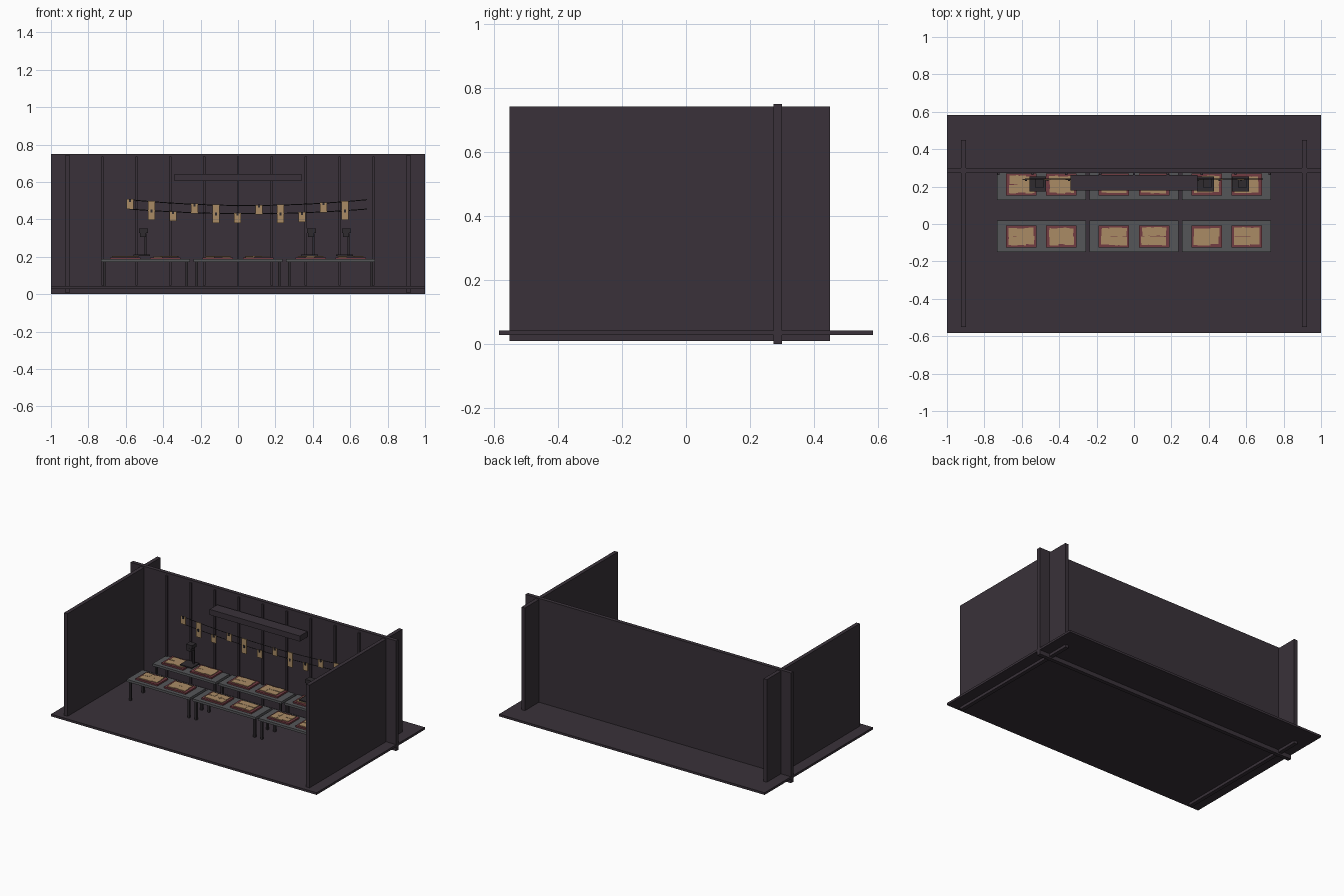
import bpy
import bmesh
import random
from mathutils import Matrix, Vector

random.seed(4)
start = bpy.data.objects.get("Cube")
if start:
    bpy.data.objects.remove(start, do_unlink=True)


def material(name, r, g, b):
    m = bpy.data.materials.new(name)
    m.use_nodes = True
    m.diffuse_color = (r, g, b, 1)
    m.node_tree.nodes["Principled BSDF"].inputs["Base Color"].default_value = (r, g, b, 1)
    return m


PLUM = material("dark plum", 0.041, 0.031, 0.041)
BLACK = material("charcoal", 0.028, 0.024, 0.028)
GREY = material("slate grey", 0.090, 0.092, 0.098)
RED = material("deep red", 0.17, 0.045, 0.055)
TAN = material("parchment", 0.40, 0.26, 0.13)


def boxes(name, mat, specs):
    """One object from boxes given as (centre, size, turn about z)."""
    bm = bmesh.new()
    for centre, size, turn in specs:
        place = Matrix.Translation(centre) @ Matrix.Rotation(turn, 4, "Z")
        bmesh.ops.create_cube(bm, size=1, matrix=place @ Matrix.Diagonal(Vector((*size, 1))))
    mesh = bpy.data.meshes.new(name)
    bm.to_mesh(mesh)
    bm.free()
    mesh.materials.append(mat)
    obj = bpy.data.objects.new(name, mesh)
    bpy.context.collection.objects.link(obj)
    return obj


def box(name, mat, centre, size):
    return boxes(name, mat, [(centre, size, 0)])


# Room shell
box("floor", PLUM, (0, 0, 0.036), (2, 1.166, 0.015))
box("back_wall", PLUM, (0, 0.286, 0.375), (2, 0.026, 0.75))
for side, label in ((-1, "right"), (1, "left")):
    box(label + "_wall", PLUM, (side * 0.911, -0.05, 0.376), (0.026, 1.0, 0.732))

# Vertical battens on the back wall
boxes("wall_battens", PLUM,
      [((i * 0.181, 0.267, 0.39), (0.012, 0.012, 0.69), 0) for i in range(-4, 5)])

# Long hanging light box
box("light_bar", PLUM, (0, 0.221, 0.623), (0.68, 0.082, 0.038))


def table(name, cx, cy):
    box(name + "_top", GREY, (cx, cy, 0.179), (0.476, 0.17, 0.016))
    boxes(name + "_legs", BLACK,
          [((cx + sx * 0.22, cy + sy * 0.068, 0.107), (0.014, 0.014, 0.13), 0)
           for sx in (-1, 1) for sy in (-1, 1)])
    for i, sx in enumerate((-1, 1)):
        x = cx + sx * 0.107
        box(f"{name}_mat_{i}", RED, (x, cy, 0.192), (0.163, 0.117, 0.01))
        # Loose sheets with uneven edges
        sheets = []
        for dx in (-0.042, 0, 0.042):
            for dy in (-0.022, 0.022):
                at = (x + dx + random.uniform(-0.004, 0.004),
                      cy + dy + random.uniform(-0.004, 0.004),
                      0.199 + random.uniform(0, 0.002))
                sheets.append((at, (0.048, 0.046, 0.004), random.uniform(-0.07, 0.07)))
        boxes(f"{name}_sheets_{i}", TAN, sheets)


# Two rows of three tables
for row, cy in (("front", -0.066), ("back", 0.212)):
    for col, cx in enumerate((-0.495, 0, 0.495)):
        table(f"{row}_table_{col}", cx, cy)

# Desk lamps on the back row
for i, x in enumerate((-0.515, 0.383, 0.57)):
    boxes(f"lamp_{i}", BLACK, [
        ((x, 0.215, 0.207), (0.09, 0.08, 0.008), 0),
        ((x + 0.02, 0.232, 0.265), (0.01, 0.01, 0.12), 0),
        ((x + 0.01, 0.217, 0.338), (0.046, 0.045, 0.024), 0),
        ((x + 0.008, 0.21, 0.317), (0.032, 0.032, 0.022), 0)])


# Two sagging strings
def sag(x, low, rise):
    return low + rise * ((x - 0.055) / 0.635) ** 2


STRINGS = {"upper": (0.474, 0.031), "lower": (0.430, 0.025)}
for label, shape in STRINGS.items():
    curve = bpy.data.curves.new(label + "_string", "CURVE")
    curve.dimensions = "3D"
    curve.bevel_depth = 0.0025
    curve.bevel_resolution = 0
    spline = curve.splines.new("POLY")
    spline.points.add(24)
    for k, p in enumerate(spline.points):
        x = -0.58 + 1.27 * k / 24
        p.co = (x, 0.24, sag(x, *shape), 1)
    curve.materials.append(BLACK)
    bpy.context.collection.objects.link(bpy.data.objects.new(label + "_string", curve))

# Hanging slips: short on the upper string, long, short on the lower string
slips, clips = [], []
for i in range(11):
    x = -0.578 + 0.115 * i
    kind = i % 3
    top = sag(x, *STRINGS["lower" if kind == 2 else "upper"]) + 0.003
    height = 0.1 if kind == 1 else 0.052
    slips.append(((x, 0.238, top - height / 2), (0.037, 0.006, height), 0))
    drop = 0.052 if kind == 1 else 0.006
    clips.append(((x, 0.236, top - drop), (0.011, 0.012, 0.016), 0))
boxes("hanging_slips", TAN, slips)
boxes("slip_clips", BLACK, clips)
